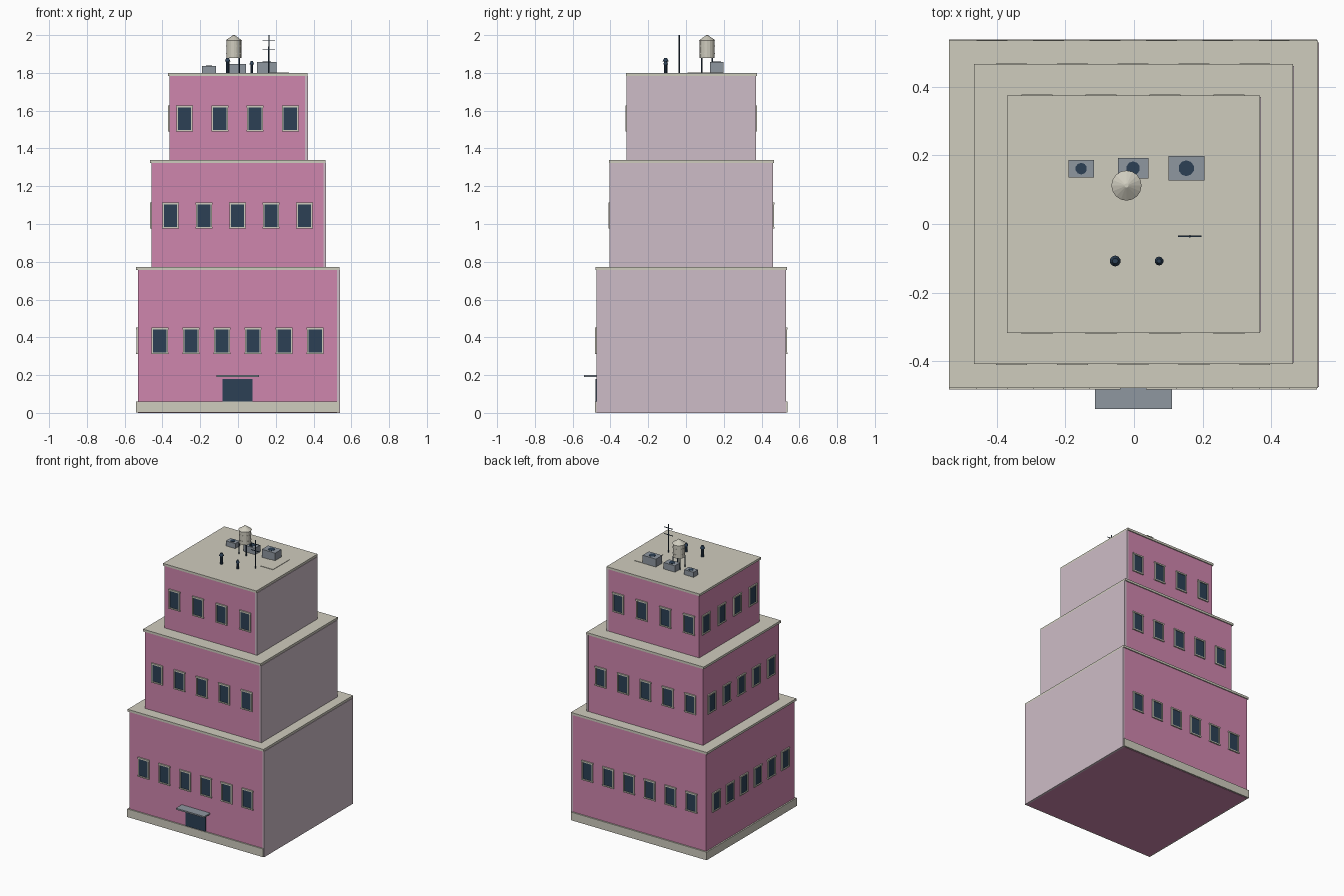
import bpy, bmesh, math
from mathutils import Matrix, Vector

if "Cube" in bpy.data.objects:
    bpy.data.objects.remove(bpy.data.objects["Cube"])


def material(name, r, g, b):
    m = bpy.data.materials.new(name)
    lin = [((c / 255 + 0.055) / 1.055) ** 2.4 for c in (r, g, b)]
    m.diffuse_color = (*lin, 1)
    m.use_nodes = True
    m.node_tree.nodes["Principled BSDF"].inputs["Base Color"].default_value = m.diffuse_color
    return m


PINK = material("pink_plaster", 207, 134, 173)
CREAM = material("cream_stone", 207, 204, 190)
PARTY = material("pale_party_wall", 206, 188, 199)
NAVY = material("dark_navy", 44, 64, 85)
GREY = material("metal_grey", 143, 151, 160)


def finish(name, bm, mat):
    me = bpy.data.meshes.new(name)
    bm.to_mesh(me)
    bm.free()
    me.materials.append(mat)
    ob = bpy.data.objects.new(name, me)
    bpy.context.collection.objects.link(ob)
    return ob


def add_box(bm, x, y, z, frame=Matrix()):
    """Box from (min, max) ranges, placed by a frame matrix."""
    size = Matrix.Diagonal((x[1] - x[0], y[1] - y[0], z[1] - z[0], 1))
    mid = Matrix.Translation((sum(x) / 2, sum(y) / 2, sum(z) / 2))
    bmesh.ops.create_cube(bm, size=1, matrix=frame @ mid @ size)


def box(name, x, y, z, mat):
    bm = bmesh.new()
    add_box(bm, x, y, z)
    return finish(name, bm, mat)


def add_cone(bm, x, y, z0, z1, r0, r1, sides):
    bmesh.ops.create_cone(bm, cap_ends=True, segments=sides, radius1=r0, radius2=r1,
                          depth=z1 - z0, matrix=Matrix.Translation((x, y, (z0 + z1) / 2)))


def cylinder(name, x, y, z0, z1, r, sides, mat):
    bm = bmesh.new()
    add_cone(bm, x, y, z0, z1, r, r, sides)
    return finish(name, bm, mat)


def windows(name, count, x, y, zc):
    """Rows of framed windows on the front, back and left walls."""
    frames, panes = bmesh.new(), bmesh.new()
    cx, cy = sum(x) / 2, sum(y) / 2
    w, d = x[1] - x[0], y[1] - y[0]
    # wall origin, turn about z, wall length; local -y points outwards
    for origin, turn, length in (((cx, y[0], zc), 0, w),
                                 ((cx, y[1], zc), math.pi, w),
                                 ((x[0], cy, zc), -math.pi / 2, d)):
        wall = Matrix.Translation(origin) @ Matrix.Rotation(turn, 4, 'Z')
        for i in range(count):
            u = 0.78 * length * (i / (count - 1) - 0.5)
            f = wall @ Matrix.Translation((u, 0, 0))
            add_box(panes, (-0.036, 0.036), (-0.003, 0.002), (-0.063, 0.063), f)
            for s in (-1, 1):
                add_box(frames, (s * 0.039 - 0.004, s * 0.039 + 0.004),
                        (-0.008, 0.002), (-0.062, 0.06), f)
            add_box(frames, (-0.045, 0.045), (-0.009, 0.002), (0.059, 0.069), f)
            add_box(frames, (-0.045, 0.045), (-0.009, 0.002), (-0.069, -0.061), f)
    finish(name + "_window_frames", frames, CREAM)
    finish(name + "_window_panes", panes, NAVY)


# Three stepped tiers: wall block, blank party wall on the right, roof slab
TIERS = (("lower", 6, (-0.53, 0.525), (-0.473, 0.528), (0, 0.772), 0.382),
         ("middle", 5, (-0.457, 0.452), (-0.402, 0.459), (0.76, 1.338), 1.045),
         ("upper", 4, (-0.362, 0.356), (-0.312, 0.368), (1.325, 1.80), 1.559))
for name, count, x, y, z, zc in TIERS:
    top = z[1] - 0.016
    box(name + "_walls", x, y, (z[0], top), PINK)
    box(name + "_party_wall", (x[1], x[1] + 0.015), (y[0] - 0.002, y[1] + 0.002), (z[0], top), PARTY)
    box(name + "_roof_slab", (x[0] - 0.009, x[1] + 0.012), (y[0] - 0.006, y[1] + 0.007),
        (top, z[1]), CREAM)
    windows(name, count, x, y, zc)

# Plinth, entrance door and canopy
box("plinth", (-0.54, 0.534), (-0.482, 0.538), (0.002, 0.06), CREAM)
box("door", (-0.081, 0.077), (-0.478, -0.47), (0.03, 0.18), NAVY)
box("canopy", (-0.114, 0.111), (-0.54, -0.47), (0.191, 0.201), GREY)

# Air conditioning units with round fans on top
ROOF = 1.80
for i, (x, y, z, r) in enumerate((((-0.191, -0.117), (0.136, 0.187), 1.836, 0.017),
                                  ((-0.047, 0.042), (0.133, 0.192), 1.846, 0.02),
                                  ((0.1, 0.205), (0.127, 0.198), 1.857, 0.023))):
    box(f"air_unit_{i + 1}", x, y, (ROOF - 0.005, z), GREY)
    cylinder(f"air_unit_fan_{i + 1}", sum(x) / 2, sum(y) / 2, z - 0.002, z + 0.002, r, 10, NAVY)

# Low roof hatch
box("roof_hatch", (0.17, 0.271), (0.009, 0.198), (ROOF - 0.005, ROOF + 0.003), CREAM)

# Water tank on four legs, with a conical lid and a band
tx, ty = -0.022, 0.112
bm = bmesh.new()
add_cone(bm, tx, ty, 1.878, 1.972, 0.04, 0.04, 16)
add_cone(bm, tx, ty, 1.972, 1.998, 0.044, 0.006, 16)
add_cone(bm, tx, ty, 1.997, 2.0, 0.006, 0.006, 8)
finish("water_tank", bm, CREAM)
bm = bmesh.new()
for z in (1.9, 1.94):
    add_cone(bm, tx, ty, z, z + 0.004, 0.0415, 0.0415, 16)
finish("water_tank_bands", bm, CREAM)
bm = bmesh.new()
for sx in (-1, 1):
    for sy in (-1, 1):
        add_cone(bm, tx + sx * 0.028, ty + sy * 0.028, ROOF - 0.005, 1.88, 0.004, 0.004, 6)
finish("water_tank_legs", bm, NAVY)

# Vent pipes with wider caps
for i, (x, top, r) in enumerate(((-0.055, 1.878, 0.016), (0.073, 1.862, 0.013))):
    bm = bmesh.new()
    add_cone(bm, x, -0.108, ROOF - 0.005, top - 0.015, r * 0.6, r * 0.6, 10)
    add_cone(bm, x, -0.108, top - 0.018, top, r, r * 0.5, 10)
    finish(f"vent_pipe_{i + 1}", bm, NAVY)

# Antenna mast with two crossbars
bm = bmesh.new()
add_cone(bm, 0.163, -0.036, ROOF - 0.005, 2.0, 0.004, 0.003, 6)
for z, half in ((1.973, 0.034), (1.925, 0.034)):
    add_box(bm, (0.163 - half, 0.163 + half), (-0.038, -0.034), (z - 0.002, z + 0.002))
finish("antenna", bm, NAVY)
